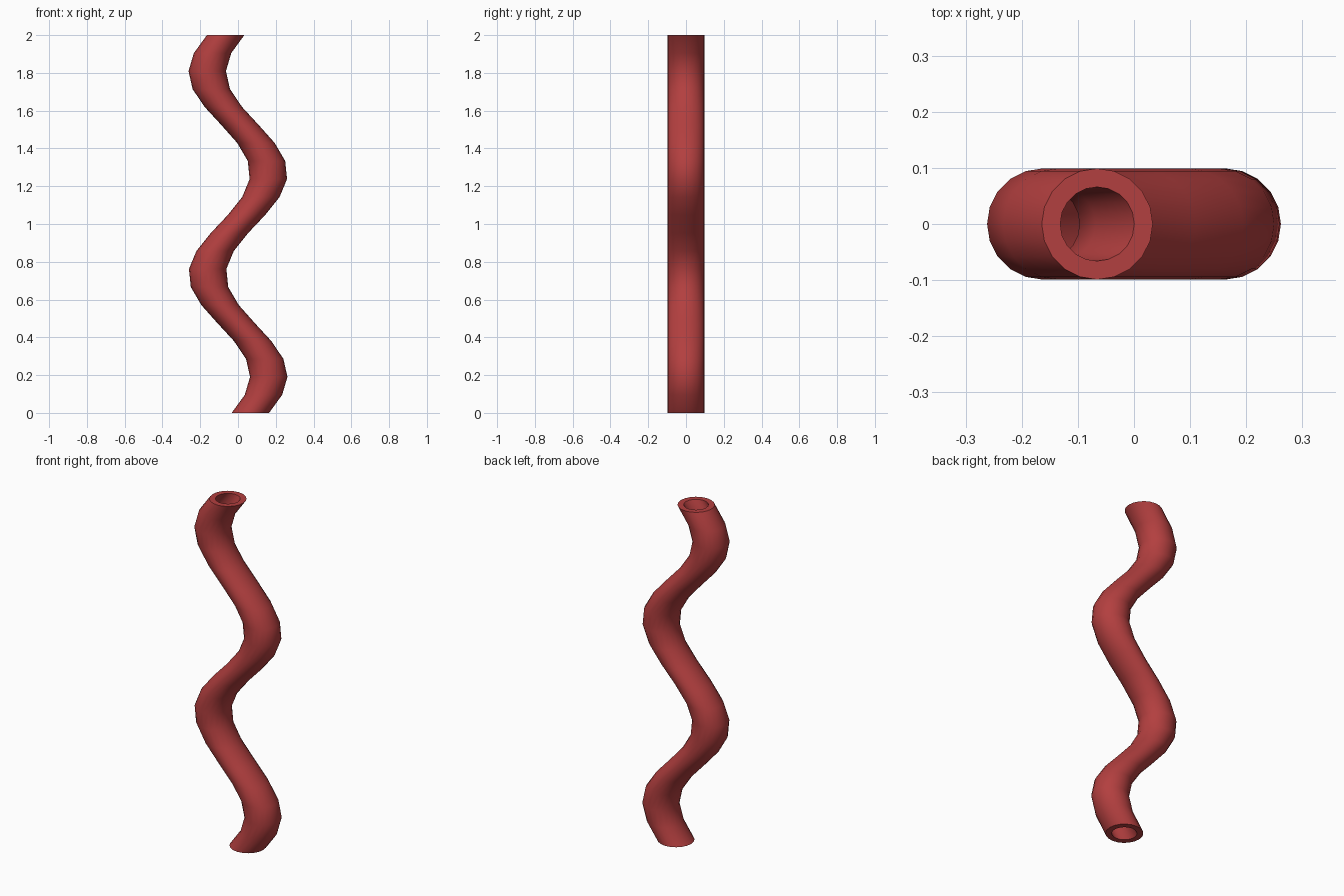
import bpy, bmesh
from math import sin, cos, pi

if "Cube" in bpy.data.objects:
    bpy.data.objects.remove(bpy.data.objects["Cube"])

SIDES, STEPS = 20, 21
HEIGHT, AMP, FREQ = 2.0, 0.163, 5.87
R_OUT, R_IN = 0.099, 0.066

bm = bmesh.new()

def ring(z, r):
    # horizontal circle shifted sideways along the wave
    cx = AMP * sin(FREQ * (z - 1))
    return [bm.verts.new((cx + r * cos(2 * pi * i / SIDES), r * sin(2 * pi * i / SIDES), z))
            for i in range(SIDES)]

def bridge(a, b):
    for i in range(SIDES):
        j = (i + 1) % SIDES
        bm.faces.new((a[i], a[j], b[j], b[i]))

# outer wall going up, inner bore coming down, joined by flat rims
levels = [HEIGHT * k / STEPS for k in range(STEPS + 1)]
rings = [ring(z, R_OUT) for z in levels] + [ring(z, R_IN) for z in reversed(levels)]
for k in range(len(rings)):
    bridge(rings[k], rings[(k + 1) % len(rings)])
bmesh.ops.recalc_face_normals(bm, faces=bm.faces)

mesh = bpy.data.meshes.new("wavy_tube")
bm.to_mesh(mesh)
bm.free()
tube = bpy.data.objects.new("wavy_tube", mesh)
bpy.context.collection.objects.link(tube)

# dull red
mat = bpy.data.materials.new("red")
mat.diffuse_color = (0.45, 0.05, 0.05, 1)
mat.use_nodes = True
mat.node_tree.nodes["Principled BSDF"].inputs["Base Color"].default_value = mat.diffuse_color
mesh.materials.append(mat)

bpy.context.view_layer.objects.active = tube
tube.select_set(True)
bpy.ops.object.shade_smooth_by_angle(angle=0.7)
